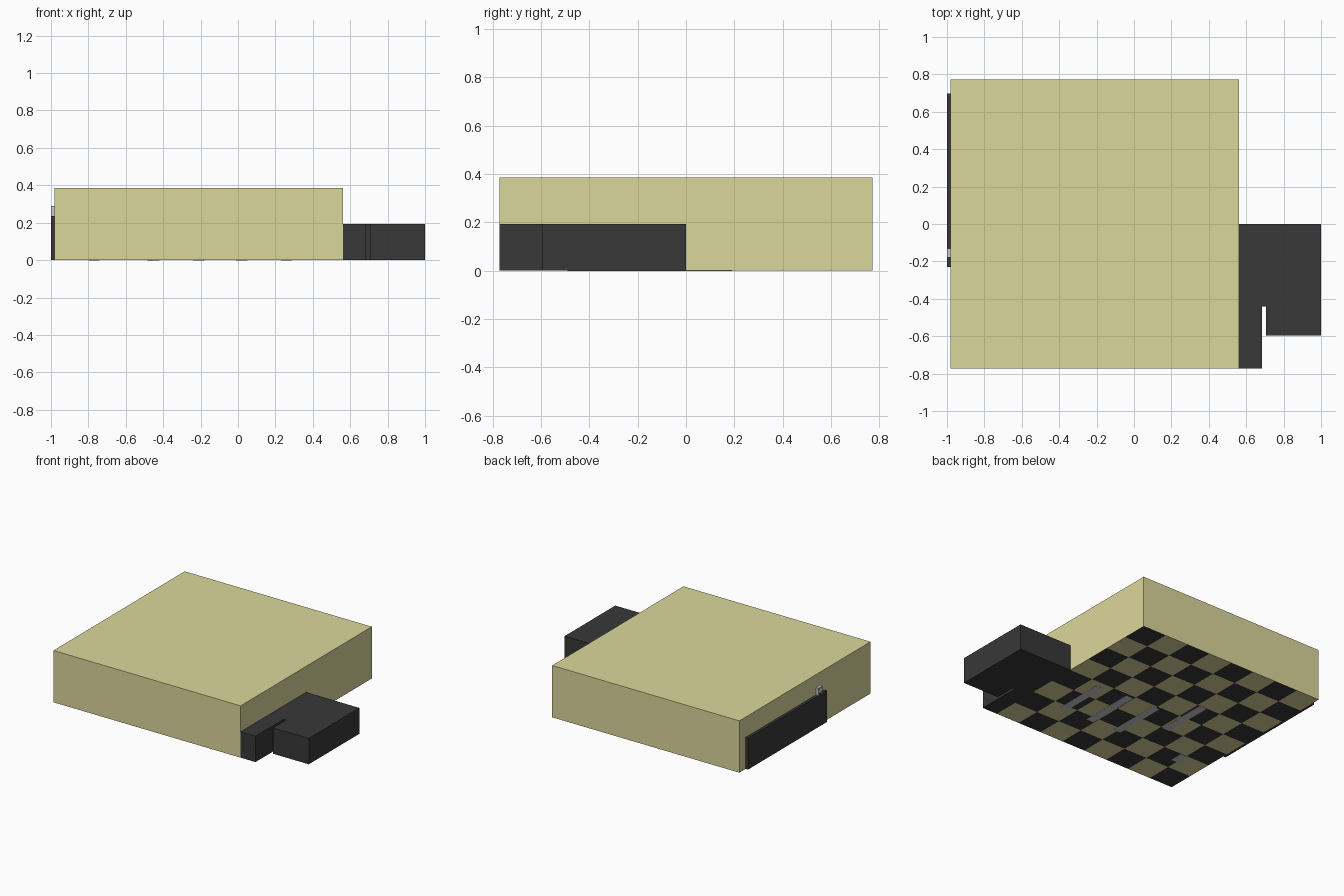
import bpy, bmesh

if "Cube" in bpy.data.objects:
    bpy.data.objects.remove(bpy.data.objects["Cube"])


def material(name, rgb):
    m = bpy.data.materials.new(name)
    m.diffuse_color = (*rgb, 1)
    m.use_nodes = True
    m.node_tree.nodes["Principled BSDF"].inputs["Base Color"].default_value = m.diffuse_color
    return m


YELLOW = material("pale_yellow", (0.71, 0.68, 0.33))
DARK = material("charcoal", (0.04, 0.04, 0.04))
LIGHT = material("light_grey", (0.7, 0.7, 0.7))

X0, X1, Y0, Y1, H = -0.98, 0.562, -0.772, 0.772, 0.386
STEP = H / 2


def finish(name, bm, *mats):
    me = bpy.data.meshes.new(name)
    bm.to_mesh(me)
    bm.free()
    ob = bpy.data.objects.new(name, me)
    for m in mats:
        me.materials.append(m)
    bpy.context.collection.objects.link(ob)
    return ob


def box(name, x, y, z, mat, open_bottom=False):
    bm = bmesh.new()
    bmesh.ops.create_cube(bm, size=1)
    for v in bm.verts:
        v.co = [r[0] if c < 0 else r[1] for c, r in zip(v.co, (x, y, z))]
    if open_bottom:
        bm.normal_update()
        bm.faces.ensure_lookup_table()
        low = [f for f in bm.faces if f.normal.z < -0.5]
        bmesh.ops.delete(bm, geom=low, context='FACES_ONLY')
    return finish(name, bm, mat)


# Main block: walls and lid, closed below by the chequered floor
box("main_block", (X0, X1), (Y0, Y1), (0, H), YELLOW, open_bottom=True)

# Chequered underside, 8 by 8 squares
bm = bmesh.new()
bmesh.ops.create_grid(bm, x_segments=8, y_segments=8, size=0.5)
for f in bm.faces:
    c = f.calc_center_median()
    i, j = int((c.x + 0.5) * 8), int((c.y + 0.5) * 8)
    f.material_index = 1 if (i + j) % 2 == 0 else 0
for v in bm.verts:
    v.co = (X0 + (v.co.x + 0.5) * (X1 - X0), Y0 + (v.co.y + 0.5) * (Y1 - Y0), 0)
bmesh.ops.reverse_faces(bm, faces=bm.faces)
finish("chequered_floor", bm, YELLOW, DARK)

# Thin strips under the floor
strips = [(0.26, -0.44, -0.05, LIGHT), (0.02, -0.44, -0.02, LIGHT),
          (-0.21, -0.43, -0.02, LIGHT), (-0.45, -0.20, 0.19, LIGHT),
          (-0.47, -0.39, -0.21, DARK), (-0.77, -0.49, -0.39, LIGHT)]
for n, (x, ya, yb, mat) in enumerate(strips):
    w = 0.015 if mat is DARK else 0.03
    box(f"floor_strip_{n + 1}", (x - w, x + w), (ya, yb), (-0.001, 0.001), mat)

# Low side blocks with an open slot between them
box("side_block_inner", (X1, 0.685), (Y0, 0), (0, STEP), DARK)
box("side_block_link", (0.685, 0.705), (-0.44, 0), (0, STEP), DARK)
box("side_block_outer", (0.705, 1.0), (-0.595, 0), (0, STEP), DARK)

# Panel on the left wall
box("side_panel", (-1.0, X0), (-0.23, 0.697), (0, 0.235), DARK)

# Small square loop above the panel
lx = (-1.0, X0)
for n, y in enumerate((-0.18, -0.14)):
    box(f"loop_post_{n + 1}", lx, (y, y + 0.01), (0.235, 0.29), LIGHT)
for n, z in enumerate((0.245, 0.28)):
    box(f"loop_bar_{n + 1}", lx, (-0.17, -0.14), (z, z + 0.01), LIGHT)
